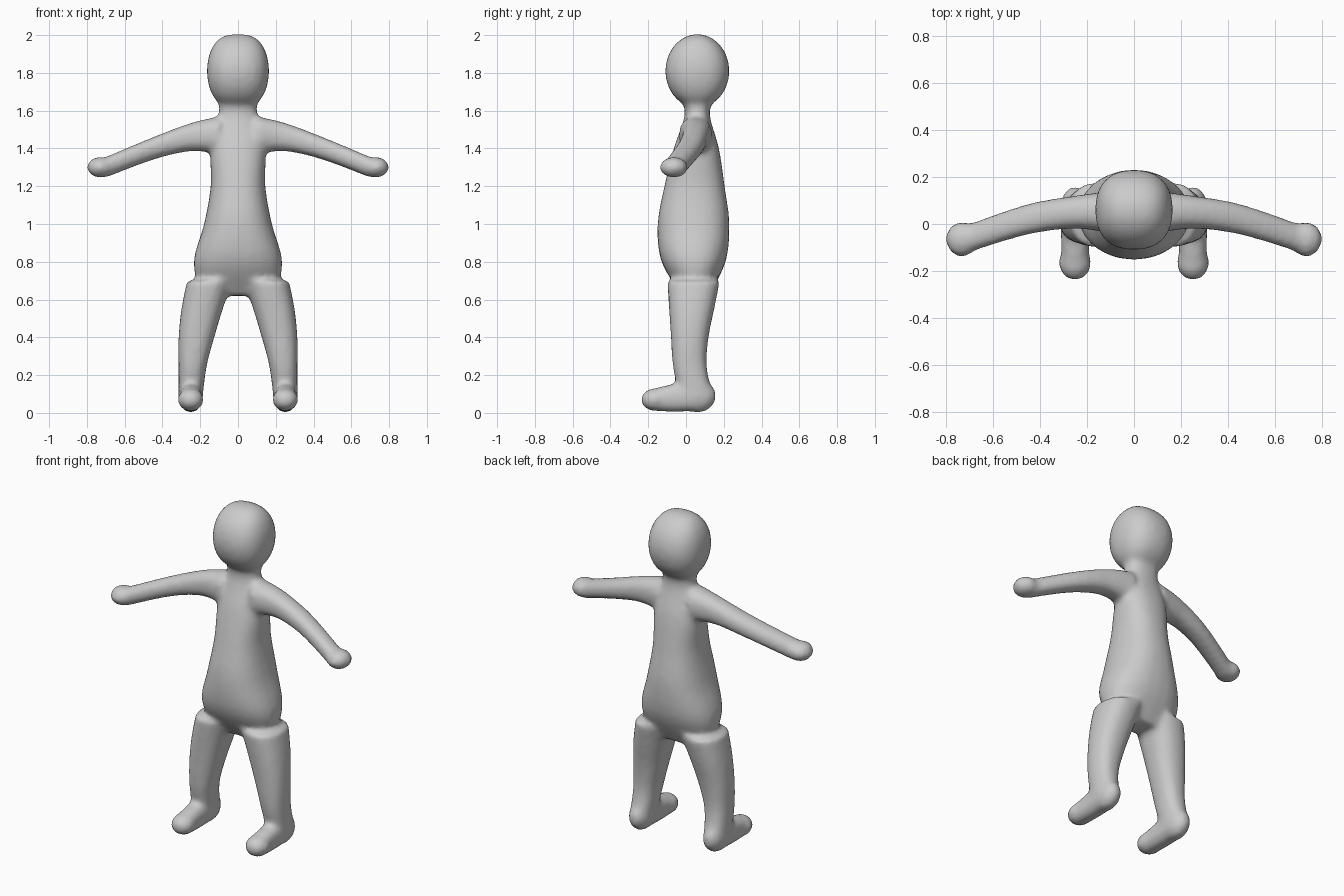
import bpy, bmesh, math
from mathutils import Matrix, Vector

cube = bpy.data.objects.get("Cube")
if cube:
    bpy.data.objects.remove(cube, do_unlink=True)

SIDES = 24
STEPS = 5
bm = bmesh.new()


def skin(axis, rings):
    """Closed tube through rings (x, y, z, half width, half depth) across an axis."""
    across = [i for i in range(3) if i != axis]
    loops = []
    for ring in rings:
        loop = []
        for side in range(SIDES):
            angle = math.tau * side / SIDES
            point = Vector(ring[:3])
            for i, size, wave in zip(across, ring[3:], (math.cos(angle), math.sin(angle))):
                point[i] += size * math.copysign(abs(wave) ** .85, wave)
            loop.append(bm.verts.new(point))
        loops.append(loop)
    faces = [bm.faces.new(loops[0]), bm.faces.new(loops[-1])]
    for low, high in zip(loops, loops[1:]):
        for i in range(SIDES):
            faces.append(bm.faces.new((low[i - 1], low[i], high[i], high[i - 1])))
    bmesh.ops.recalc_face_normals(bm, faces=faces)


def loft(axis, *points):
    """Tube whose few given rings are joined by a smooth curve."""
    keys = [Vector(p) for p in points]
    keys = [keys[0]] + keys + [keys[-1]]
    rings = []
    for before, start, end, after in zip(keys, keys[1:], keys[2:], keys[3:]):
        for step in range(STEPS):
            t = step / STEPS
            ease = t * t * (3 - 2 * t)
            leave = (end - before) / 2 * t * (1 - t) ** 2
            arrive = (after - start) / 2 * t * t * (t - 1)
            rings.append(start.lerp(end, ease) + leave + arrive)
    skin(axis, rings + [keys[-1]])


def ball(centre, radii):
    """Rounded end of a limb."""
    place = Matrix.Translation(centre) @ Matrix.Diagonal(radii).to_4x4()
    bmesh.ops.create_uvsphere(bm, u_segments=SIDES, v_segments=SIDES // 2,
                              radius=1, matrix=place)


# Left arm, sweeping forward to a rounded hand
loft(0, (.1, .05, 1.47, .09, .1), (.25, .05, 1.46, .07, .075),
     (.45, .02, 1.4, .065, .06), (.7, -.06, 1.3, .06, .055))
ball((.73, -.065, 1.3), (.07, .075, .055))

# Left leg
loft(2, (.25, .05, .1, .065, .09), (.24, .02, .25, .075, .09),
     (.22, .02, .4, .095, .1), (.19, .03, .55, .11, .12), (.15, .04, .7, .12, .14))

# Left foot, with a rounded heel and toe
loft(1, (.25, .05, .09, .065, .08), (.25, -.06, .08, .06, .075), (.25, -.17, .07, .06, .06))
ball((.25, .06, .09), (.065, .1, .09))
ball((.25, -.165, .07), (.07, .075, .06))

# Right limbs mirror the left ones
copy = bmesh.ops.duplicate(bm, geom=bm.verts[:] + bm.edges[:] + bm.faces[:])["geom"]
for vert in copy:
    if isinstance(vert, bmesh.types.BMVert):
        vert.co.x *= -1
bmesh.ops.reverse_faces(bm, faces=[f for f in copy if isinstance(f, bmesh.types.BMFace)])

# Torso, from the hips up into the neck
loft(2, (0, .05, .62, .2, .07), (0, .04, .8, .235, .17), (0, .04, 1, .18, .19),
     (0, .045, 1.2, .145, .16), (0, .055, 1.4, .145, .12),
     (0, .06, 1.6, .1, .065), (0, .06, 1.7, .13, .14))

# Head, an egg with a blunt crown
turns = [math.pi * (i + .5) / SIDES for i in range(SIDES)]
skin(2, [(0, .06, 1.81 - .195 * math.cos(a), .165 * math.sin(a) ** .7, .17 * math.sin(a))
         for a in turns])

mesh = bpy.data.meshes.new("body")
bm.to_mesh(mesh)
bm.free()
body = bpy.data.objects.new("body", mesh)
bpy.context.collection.objects.link(body)

# Plain grey skin
grey = bpy.data.materials.new("plain grey")
grey.use_nodes = True
colour = (.6, .6, .6, 1)
grey.diffuse_color = colour
grey.node_tree.nodes["Principled BSDF"].inputs["Base Color"].default_value = colour
mesh.materials.append(grey)

# Fuse the parts into one skin and soften the joins
fuse = body.modifiers.new("fuse", 'REMESH')
fuse.mode = 'VOXEL'
fuse.voxel_size = .015
fuse.use_smooth_shade = True
soften = body.modifiers.new("soften", 'SMOOTH')
soften.iterations = 8
